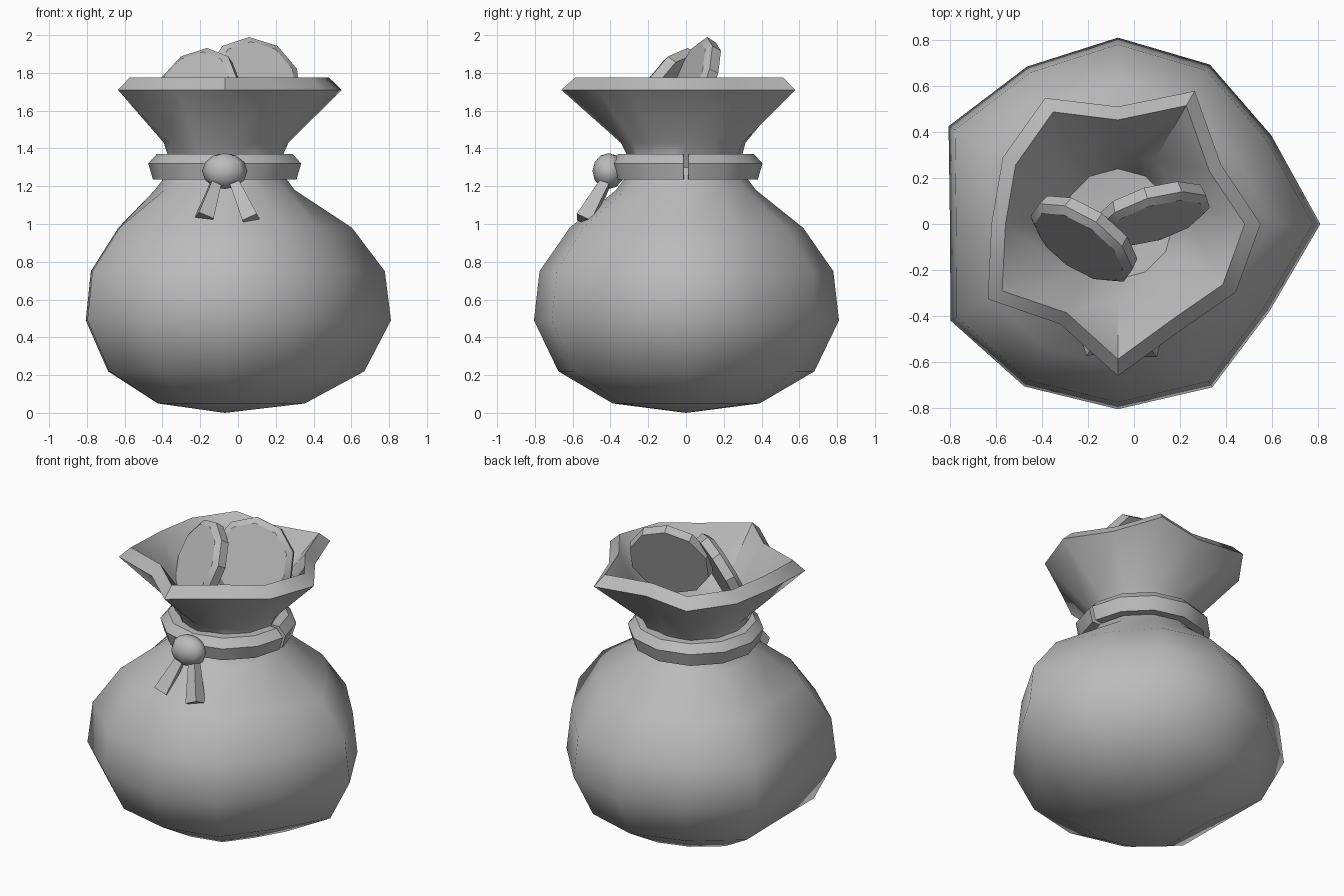
import bpy, bmesh, math
from mathutils import Vector, Matrix

if "Cube" in bpy.data.objects:
    bpy.data.objects.remove(bpy.data.objects["Cube"])

CENTRE = Vector((-0.07, 0, 0))
SIDES = 12

grey = bpy.data.materials.new("plain_grey")
grey.use_nodes = True
grey.diffuse_color = (0.5, 0.5, 0.5, 1)
grey.node_tree.nodes["Principled BSDF"].inputs["Base Color"].default_value = (0.5, 0.5, 0.5, 1)


def finish(name, bm, angle, matrix=None):
    """Turn a bmesh into a shaded, coloured object."""
    if matrix:
        bm.transform(matrix)
    bmesh.ops.recalc_face_normals(bm, faces=bm.faces)
    mesh = bpy.data.meshes.new(name)
    bm.to_mesh(mesh)
    bm.free()
    mesh.materials.append(grey)
    obj = bpy.data.objects.new(name, mesh)
    bpy.context.collection.objects.link(obj)
    bpy.ops.object.select_all(action='DESELECT')
    obj.select_set(True)
    bpy.context.view_layer.objects.active = obj
    bpy.ops.object.shade_smooth_by_angle(angle=math.radians(angle))
    return obj


def bridge(bm, a, b, closed=True):
    n = len(a)
    for i in range(n if closed else n - 1):
        j = (i + 1) % n
        bm.faces.new((a[i], a[j], b[j], b[i]))


def cap(bm, ring, z):
    tip = bm.verts.new((0, 0, z))
    for i in range(len(ring)):
        bm.faces.new((ring[i], ring[(i + 1) % len(ring)], tip))


def lathe(profile, sides, radius=lambda r, k, f, i: r):
    """Rings of (z, radius, bulge, fold), open at both ends."""
    bm = bmesh.new()
    rings = []
    for z, r, k, f in profile:
        ring = []
        for i in range(sides):
            a = math.tau * i / sides
            d = radius(r, k, f, i)
            ring.append(bm.verts.new((d * math.cos(a), d * math.sin(a), z)))
        if rings:
            bridge(bm, rings[-1], ring)
        rings.append(ring)
    return bm, rings


# Sack: uneven belly, pinched neck, five-fold mouth and inner lining
belly = (.07, -.04, -.01, 0, -.02, .04, -.08, .03, .005, -.005, .01, -.05)


def cloth(r, bulge, fold, i):
    a = 5 * math.tau * i / SIDES
    wave = .035 * math.cos(a) - .075 * math.sin(a)
    return r * (1 + bulge * belly[i] / .81) + fold * wave


sack_profile = [
    (.05, .39, 1, 0), (.22, .68, 1, 0), (.49, .81, 1, 0), (.75, .78, 1, 0),
    (.98, .62, 1, 0), (1.18, .37, 0, 0), (1.3, .28, 0, 0), (1.43, .33, 0, .2),
    (1.71, .585, 0, 1), (1.775, .52, 0, .9), (1.5, .3, 0, .3), (1.38, .24, 0, 0)]
bm, rings = lathe(sack_profile, SIDES, cloth)
cap(bm, rings[0], 0)
cap(bm, rings[-1], 1.36)
finish("sack", bm, 55, Matrix.Translation(CENTRE))

# Cord: a band around the neck with a narrow gap at the side
section = [(.36, 1.37), (.405, 1.32), (.38, 1.235), (.3, 1.235), (.27, 1.31), (.3, 1.37)]
bm = bmesh.new()
loops = []
for i in range(SIDES + 1):
    a = math.tau * i / SIDES
    if i in (0, SIDES):
        a += .035 if i == 0 else -.035
    loops.append([bm.verts.new((r * math.cos(a), r * math.sin(a), z)) for r, z in section])
for a, b in zip(loops, loops[1:]):
    bridge(bm, a, b)
bm.faces.new(loops[0])
bm.faces.new(loops[-1])
finish("neck_cord", bm, 32, Matrix.Translation(CENTRE))

# Knot
bm = bmesh.new()
bmesh.ops.create_uvsphere(bm, u_segments=8, v_segments=6, radius=1)
finish("knot", bm, 60, Matrix.Translation((-.07, -.41, 1.28)) @ Matrix.Diagonal((.12, .085, .095, 1)))


# Cord ends: square tapered strips widening away from the knot
def cord_end(name, start, end):
    start, end = Vector(start), Vector(end)
    axis = end - start
    bm = bmesh.new()
    bmesh.ops.create_cone(bm, cap_ends=True, segments=4, radius1=.03, radius2=.06, depth=axis.length)
    turn = axis.to_track_quat('Z', 'Y').to_matrix().to_4x4()
    finish(name, bm, 30, Matrix.Translation((start + end) / 2) @ turn)


cord_end("right_cord_end", (-.1, -.4, 1.27), (-.18, -.53, 1.03))
cord_end("left_cord_end", (-.04, -.4, 1.27), (.07, -.54, 1.02))


# Coins: ten-sided discs with a chamfered rim, leaning back in the mouth
def coin(name, centre, heading, lean):
    bm, rings = lathe([(-.04, .25, 0, 0), (.015, .26, 0, 0), (.04, .225, 0, 0)], 10)
    bm.faces.new(rings[0])
    bm.faces.new(rings[-1])
    pose = (Matrix.Translation(centre) @ Matrix.Rotation(math.radians(heading), 4, 'Z')
            @ Matrix.Rotation(math.radians(90 - lean), 4, 'X')
            @ Matrix.Rotation(math.radians(18), 4, 'Z'))
    finish(name, bm, 30, pose)


coin("back_coin", (.08, .04, 1.74), 17, 20)
coin("front_coin", (-.22, -.07, 1.69), -35, 25)
